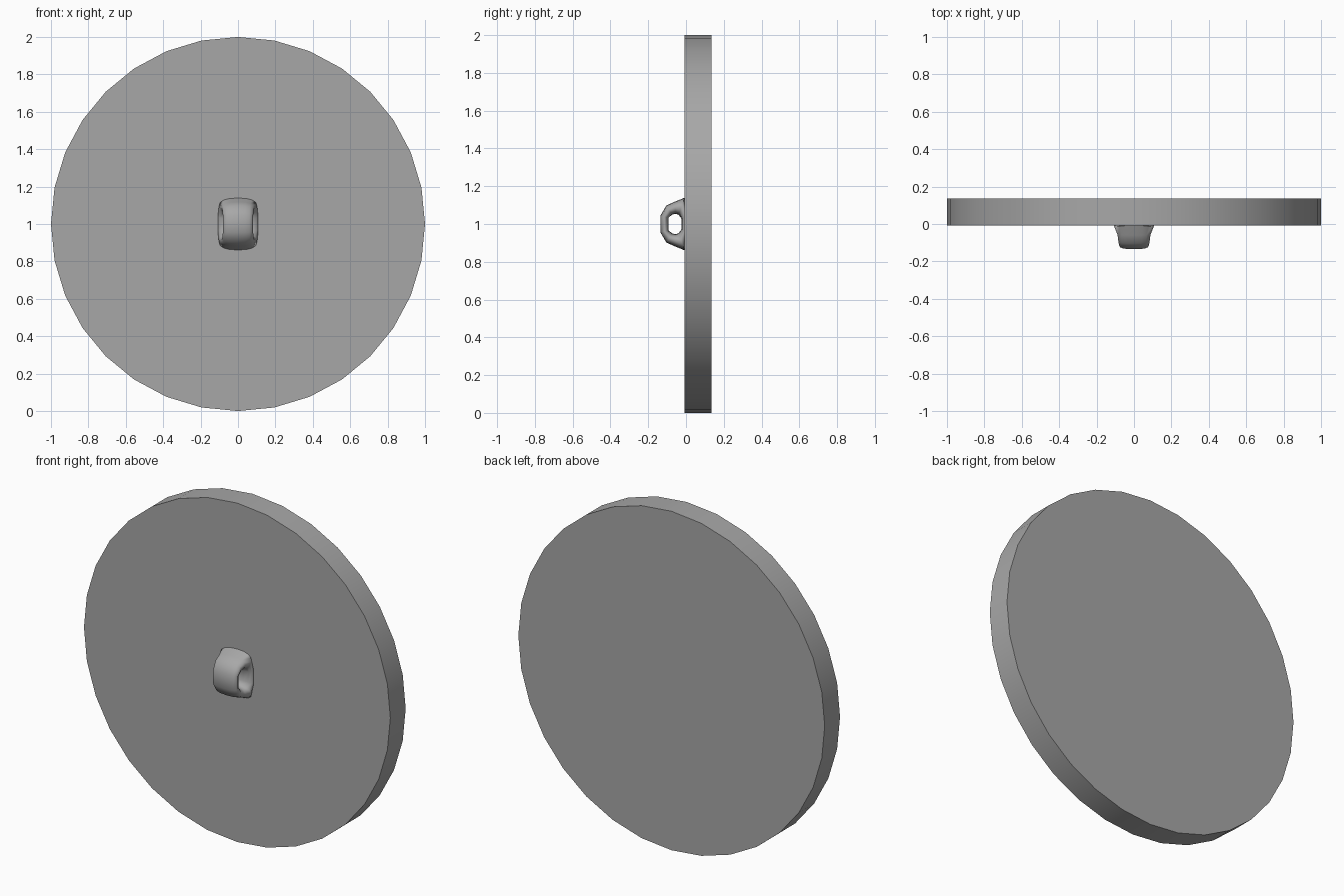
import bpy, bmesh, math

if "Cube" in bpy.data.objects:
    bpy.data.objects.remove(bpy.data.objects["Cube"])

FRONT, BACK = -0.008, 0.135

grey = bpy.data.materials.new("dark_grey")
grey.diffuse_color = (0.39, 0.39, 0.39, 1)
grey.use_nodes = True
grey.node_tree.nodes["Principled BSDF"].inputs["Base Color"].default_value = grey.diffuse_color


def finish(bm, name, angle):
    bmesh.ops.recalc_face_normals(bm, faces=bm.faces)
    mesh = bpy.data.meshes.new(name)
    bm.to_mesh(mesh)
    bm.free()
    mesh.materials.append(grey)
    obj = bpy.data.objects.new(name, mesh)
    bpy.context.collection.objects.link(obj)
    bpy.ops.object.select_all(action='DESELECT')
    obj.select_set(True)
    bpy.context.view_layer.objects.active = obj
    bpy.ops.object.shade_smooth_by_angle(angle=math.radians(angle))
    return obj


# Button disc: 32-sided, standing upright
bm = bmesh.new()
rim = [bm.verts.new((math.cos(math.tau * i / 32), FRONT, 1 + math.sin(math.tau * i / 32)))
       for i in range(32)]
face = bm.faces.new(rim)
out = bmesh.ops.extrude_face_region(bm, geom=[face], use_keep_orig=True)
bmesh.ops.translate(bm, vec=(0, BACK - FRONT, 0),
                    verts=[g for g in out['geom'] if isinstance(g, bmesh.types.BMVert)])
finish(bm, "button_disc", 30)

# Shank loop: rounded section swept around the thread hole
# each station: outer (y, z), inner (y, z), half width
half = [((-0.135, 0.045), (-0.093, 0.032), 0.080),
        ((-0.104, 0.098), (-0.074, 0.050), 0.084),
        ((-0.060, 0.118), (-0.055, 0.054), 0.088),
        ((-0.008, 0.139), (-0.038, 0.048), 0.102),
        ((0.010, 0.050), (-0.024, 0.028), 0.108)]
stations = half + [((o[0], -o[1]), (i[0], -i[1]), w) for o, i, w in reversed(half)]

bm = bmesh.new()
SIDES = 16
rings = []
for (oy, oz), (iy, iz), w in stations:
    ring = []
    for k in range(SIDES):
        a = math.tau * k / SIDES
        c, s = (math.copysign(abs(v) ** 0.8, v) for v in (math.cos(a), math.sin(a)))
        t = (1 + c) / 2
        ring.append(bm.verts.new((w * s, iy + (oy - iy) * t, 1 + iz + (oz - iz) * t)))
    rings.append(ring)
for n, a in enumerate(rings):
    b = rings[(n + 1) % len(rings)]
    for k in range(SIDES):
        j = (k + 1) % SIDES
        bm.faces.new((a[k], a[j], b[j], b[k]))
finish(bm, "shank_loop", 80)
